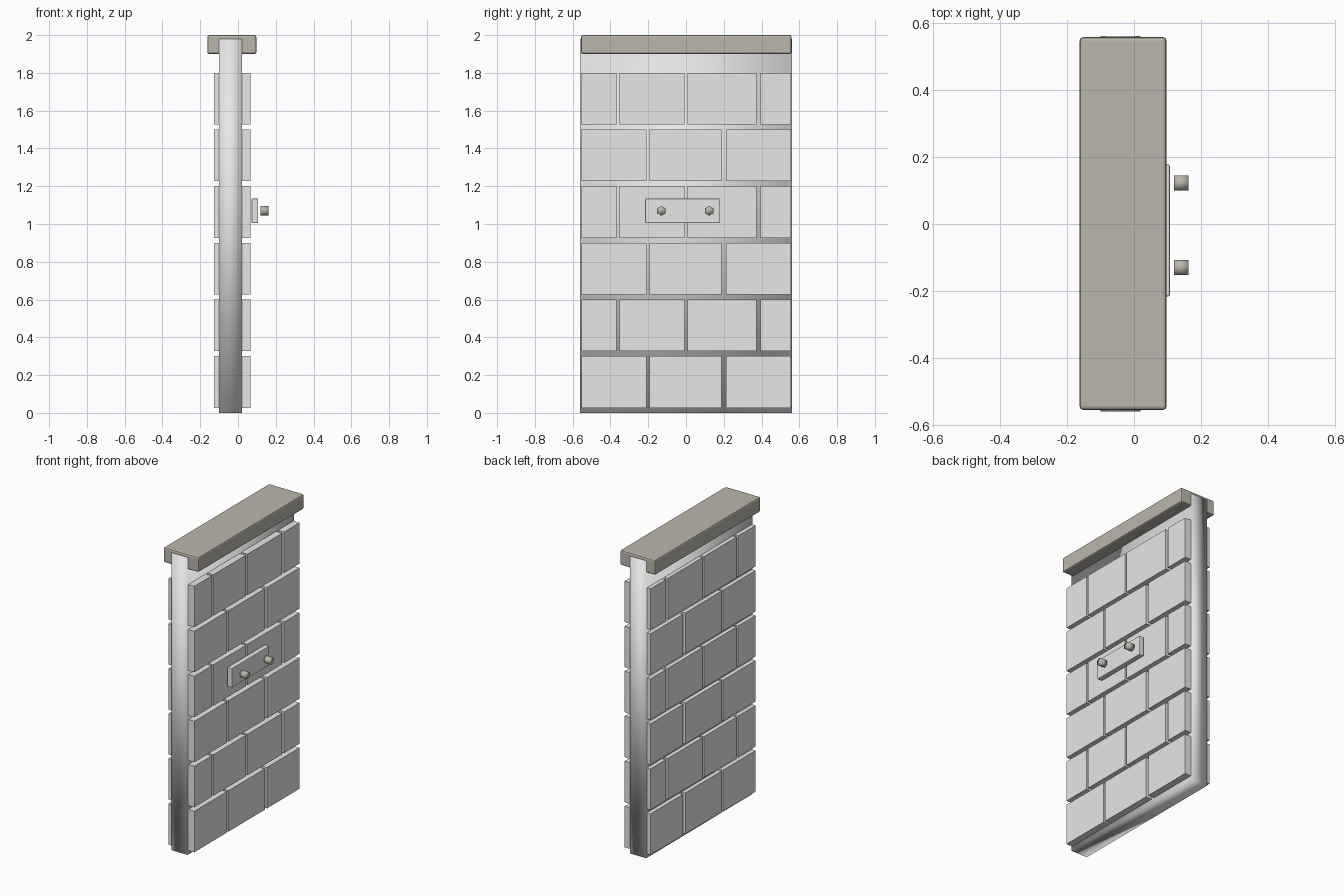
import bpy, bmesh, math
from mathutils import Matrix

if "Cube" in bpy.data.objects:
    bpy.data.objects.remove(bpy.data.objects["Cube"])


def material(name, color):
    m = bpy.data.materials.new(name)
    m.diffuse_color = (*color, 1)
    m.use_nodes = True
    m.node_tree.nodes["Principled BSDF"].inputs["Base Color"].default_value = m.diffuse_color
    return m


STONE = material("pale stone", (0.8, 0.8, 0.8))
TAUPE = material("warm taupe", (0.50, 0.47, 0.41))


def finish(name, bm, mat, smooth=False):
    me = bpy.data.meshes.new(name)
    bm.to_mesh(me)
    bm.free()
    me.materials.append(mat)
    for p in me.polygons:
        p.use_smooth = smooth
    ob = bpy.data.objects.new(name, me)
    bpy.context.collection.objects.link(ob)
    return ob


def add_box(bm, lo, hi):
    size = [b - a for a, b in zip(lo, hi)]
    mid = [(a + b) / 2 for a, b in zip(lo, hi)]
    bmesh.ops.create_cube(bm, size=1, matrix=Matrix.Translation(mid) @ Matrix.Diagonal((*size, 1)))


def box(name, lo, hi, mat, smooth=False, bevel=0):
    bm = bmesh.new()
    add_box(bm, lo, hi)
    ob = finish(name, bm, mat, smooth)
    if bevel:
        mod = ob.modifiers.new("rounded edges", 'BEVEL')
        mod.width = bevel
        mod.segments = 2
    return ob


# Softly shaded wall core
box("wall_core", (-0.10, -0.56, 0), (0.02, 0.562, 1.98), STONE, smooth=True)

# Staggered bricks running through the core, showing on both sides
even_row = [(-0.553, -0.208), (-0.193, 0.189), (0.212, 0.555)]
odd_row = [(-0.553, -0.368), (-0.352, -0.008), (0.008, 0.373), (0.394, 0.555)]
bm = bmesh.new()
for row in range(6):
    z = 0.027 + 0.3 * row
    for y0, y1 in (odd_row if row % 2 else even_row):
        add_box(bm, (-0.127, y0, z), (0.065, y1, z + 0.273))
finish("bricks", bm, STONE)

# Coping on top
box("coping", (-0.162, -0.555, 1.90), (0.097, 0.558, 2.0), TAUPE, bevel=0.01)

# Mounting plate
box("plate", (0.072, -0.216, 1.005), (0.107, 0.178, 1.135), STONE, bevel=0.005)

# Hexagonal bolts
for i, y in enumerate((-0.13, 0.123)):
    bm = bmesh.new()
    bmesh.ops.create_cone(bm, cap_ends=True, segments=6, radius1=0.026, radius2=0.026, depth=0.042,
                          matrix=Matrix.Translation((0.141, y, 1.07)) @ Matrix.Rotation(math.pi / 2, 4, 'Y')
                          @ Matrix.Rotation(math.pi / 2, 4, 'Z'))
    finish(f"bolt_{i + 1}", bm, TAUPE, smooth=True)
